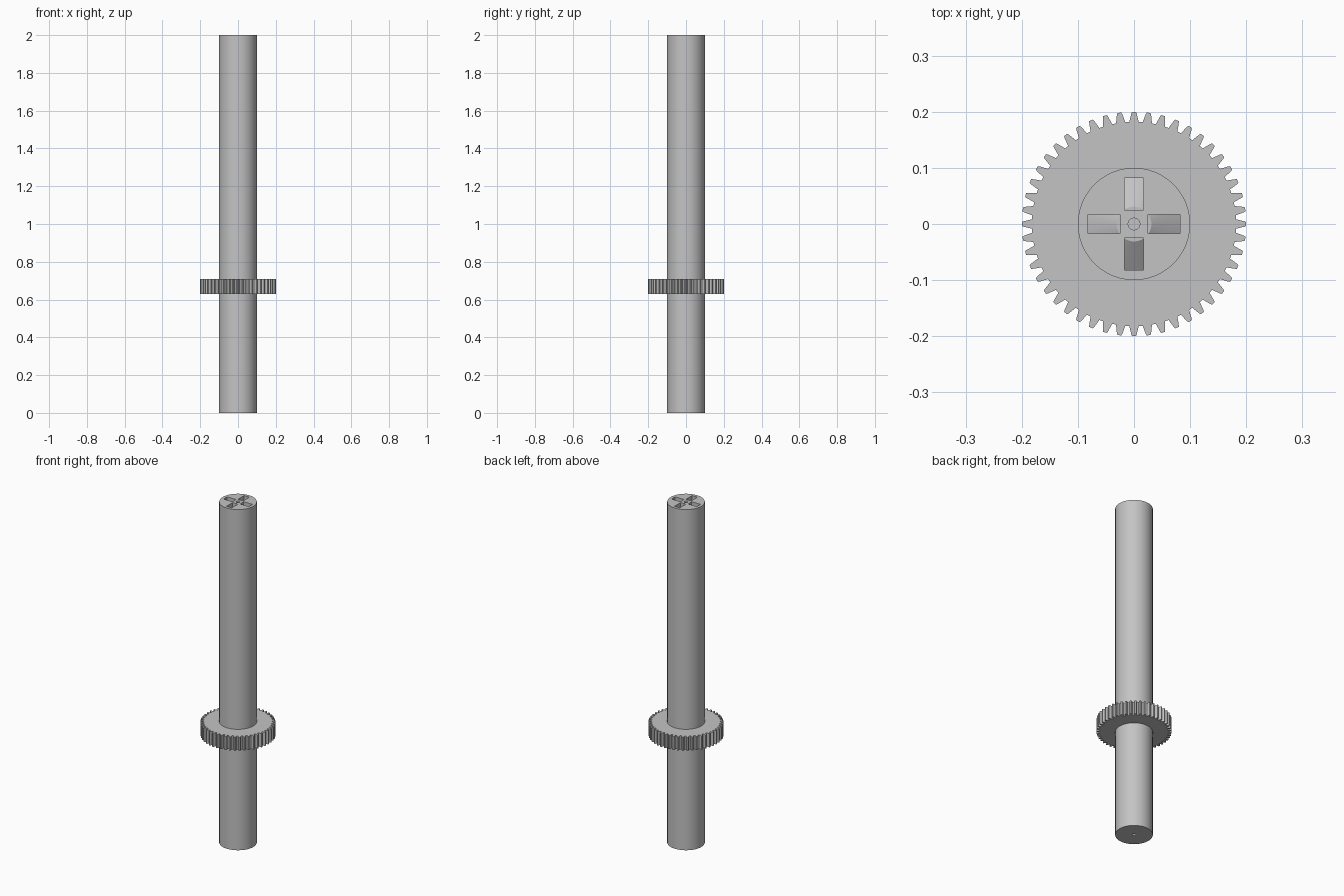
import bpy, bmesh
from math import pi, sin, cos, atan2, radians
from mathutils import Matrix

cube = bpy.data.objects.get("Cube")
if cube:
    bpy.data.objects.remove(cube, do_unlink=True)

grey = bpy.data.materials.new("plain_grey")
grey.use_nodes = True
grey.diffuse_color = (0.55, 0.55, 0.55, 1)
grey.node_tree.nodes["Principled BSDF"].inputs["Base Color"].default_value = grey.diffuse_color


def finish(name, bm):
    bmesh.ops.recalc_face_normals(bm, faces=bm.faces)
    mesh = bpy.data.meshes.new(name)
    bm.to_mesh(mesh)
    bm.free()
    mesh.materials.append(grey)
    ob = bpy.data.objects.new(name, mesh)
    bpy.context.collection.objects.link(ob)
    return ob


def cylinder(bm, r_low, r_high, z0, z1, sides):
    bmesh.ops.create_cone(bm, cap_ends=True, segments=sides, radius1=r_low, radius2=r_high,
                          depth=z1 - z0, matrix=Matrix.Translation((0, 0, (z0 + z1) / 2)))


def activate(ob):
    bpy.ops.object.select_all(action="DESELECT")
    ob.select_set(True)
    bpy.context.view_layer.objects.active = ob


def cut(target, cutter):
    # Subtract the cutter, apply the result and discard the helper
    mod = target.modifiers.new("cut", "BOOLEAN")
    mod.operation = "DIFFERENCE"
    mod.solver = "EXACT"
    mod.object = cutter
    cutter.hide_render = True
    activate(target)
    bpy.ops.object.modifier_apply(modifier=mod.name)
    bpy.data.objects.remove(cutter, do_unlink=True)


# Long round shaft
bm = bmesh.new()
cylinder(bm, 0.1, 0.1, 0, 2, 96)
shaft = finish("shaft", bm)

# Four slots in a cross, with floors that fall away from the middle
bm = bmesh.new()
for i in range(4):
    bmesh.ops.create_cube(bm, size=1, matrix=Matrix.Rotation(i * pi / 2, 4, "Z")
                          @ Matrix.Translation((0.0535, 0, 1.98))
                          @ Matrix.Diagonal((0.057, 0.034, 0.12, 1)))
slots = finish("slot_cutter", bm)
bm = bmesh.new()
cylinder(bm, 0.13, 0.031, 1.9, 1.965, 64)
cut(slots, finish("slot_floor_cutter", bm))
cut(shaft, slots)

# Small centre holes in both ends
bm = bmesh.new()
for z in (0, 2):
    cylinder(bm, 0.0105, 0.0105, z - 0.04, z + 0.04, 32)
cut(shaft, finish("centre_hole_cutter", bm))

# Toothed gear around the shaft
TEETH = 48
TOOTH = [(0.182, -0.0085), (0.197, -0.0048), (0.2, -0.0035),
         (0.2, 0.0035), (0.197, 0.0048), (0.182, 0.0085)]
bm = bmesh.new()
outline = []
for i in range(TEETH):
    for r, half in TOOTH:
        a = 2 * pi * i / TEETH + atan2(half, r)
        outline.append(bm.verts.new((r * cos(a), r * sin(a), 0.63)))
face = bm.faces.new(outline)
top = bmesh.ops.extrude_face_region(bm, geom=[face])["geom"]
bmesh.ops.translate(bm, vec=(0, 0, 0.08),
                    verts=[v for v in top if isinstance(v, bmesh.types.BMVert)])
if not any(abs(f.calc_center_median().z - 0.63) < 1e-5 for f in bm.faces):
    bm.faces.new(outline)
gear = finish("gear", bm)

for ob in (shaft, gear):
    activate(ob)
    bpy.ops.object.shade_smooth_by_angle(angle=radians(20))
